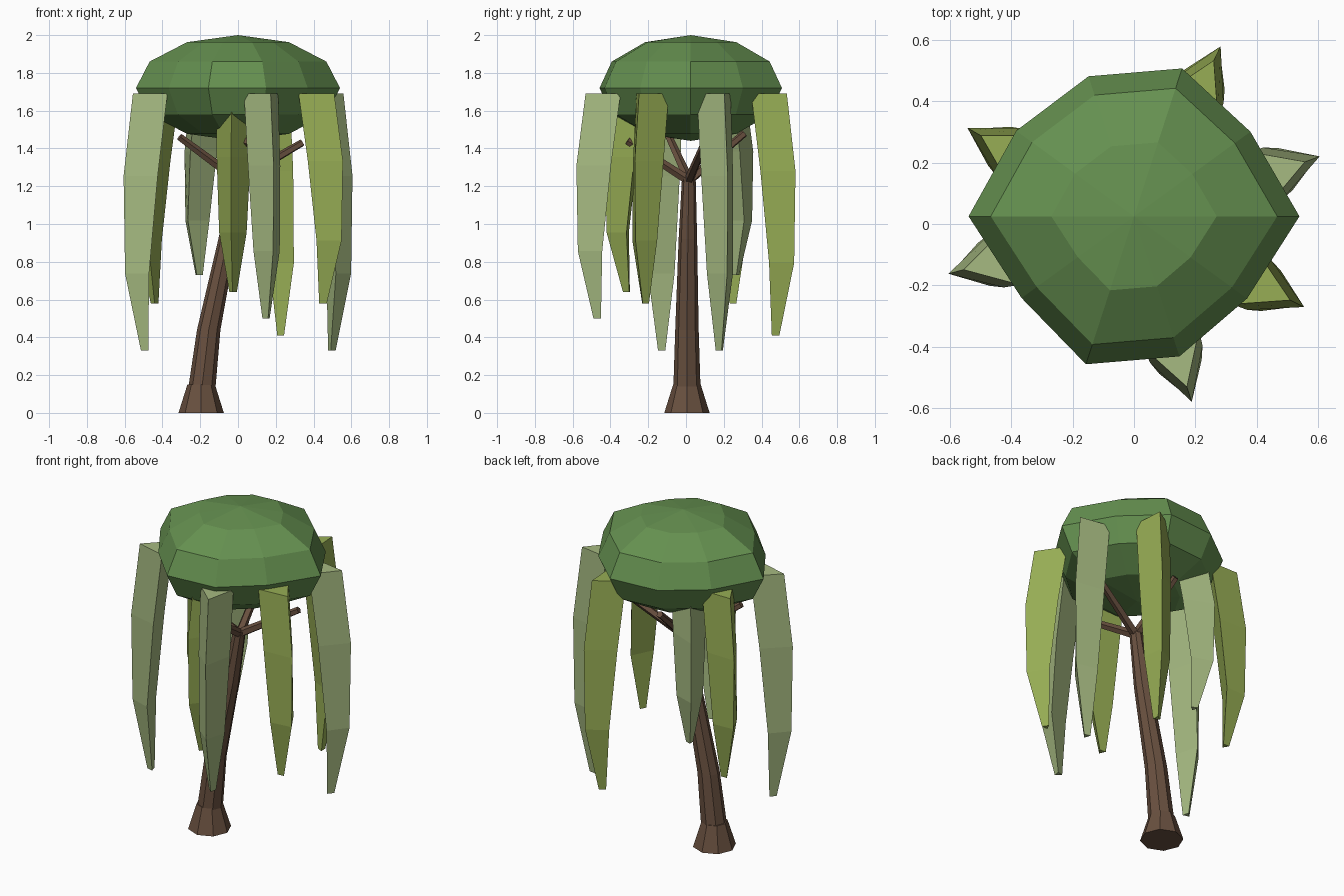
import bpy, bmesh
from math import cos, sin, pi, radians, atan2
from mathutils import Vector, Matrix

if "Cube" in bpy.data.objects:
    bpy.data.objects.remove(bpy.data.objects["Cube"])


def material(name, rgb):
    m = bpy.data.materials.new(name)
    m.diffuse_color = (*rgb, 1)
    m.use_nodes = True
    m.node_tree.nodes["Principled BSDF"].inputs["Base Color"].default_value = m.diffuse_color
    return m


BARK = material("bark", (0.14, 0.08, 0.05))
LEAF = material("canopy_green", (0.13, 0.28, 0.08))
OLIVE = material("olive_green", (0.31, 0.42, 0.09))
SAGE = material("sage_green", (0.38, 0.49, 0.22))


def add_object(name, bm, mat):
    me = bpy.data.meshes.new(name)
    bm.to_mesh(me)
    bm.free()
    me.materials.append(mat)
    bpy.context.collection.objects.link(bpy.data.objects.new(name, me))


def loft(name, rings, mat):
    """Flat-faced skin through rings of equal point count, capped at both ends."""
    bm = bmesh.new()
    vs = [[bm.verts.new(p) for p in ring] for ring in rings]
    n = len(vs[0])
    for a, b in zip(vs, vs[1:]):
        for i in range(n):
            j = (i + 1) % n
            bm.faces.new((a[i], a[j], b[j], b[i]))
    bm.faces.new(vs[0])
    bm.faces.new(vs[-1])
    bmesh.ops.recalc_face_normals(bm, faces=bm.faces)
    add_object(name, bm, mat)


def circle(x, y, z, r, n):
    return [(x + r * cos(2 * pi * i / n), y + r * sin(2 * pi * i / n), z) for i in range(n)]


# Leaning trunk and its root flare
loft("trunk", [circle(*p, 8) for p in (
    (-0.195, 0.005, 0.10, 0.073), (-0.155, 0.005, 0.44, 0.062),
    (-0.055, 0.01, 0.92, 0.049), (0.0, 0.015, 1.25, 0.036))], BARK)
loft("root_flare", [circle(-0.195, 0.005, 0.0, 0.12, 8),
                    circle(-0.195, 0.005, 0.15, 0.073, 8)], BARK)

# Four branches spreading from the fork
fork = Vector((0.0, 0.015, 1.23))
tips = [(0.34, 0.10, 1.43), (-0.04, 0.31, 1.48), (-0.31, -0.09, 1.46), (0.04, -0.31, 1.44)]
for k, tip in enumerate(tips):
    tip = Vector(tip)
    q = (tip - fork).to_track_quat('Z', 'Y')
    rings = [[c + q @ Vector(p) for p in circle(0, 0, 0, r, 5)]
             for c, r in ((fork, 0.026), (tip, 0.02))]
    loft(f"branch_{k + 1}", rings, BARK)

# Faceted canopy: a squashed ten-sided sphere with an uneven outline
bm = bmesh.new()
bmesh.ops.create_uvsphere(bm, u_segments=10, v_segments=6, radius=1,
                          matrix=Matrix.Rotation(pi / 2, 4, 'Z'))
uneven = [1, .87, .94, .89, .88, 1, .84, .94, .89, .845]
for v in bm.verts:
    f = uneven[round(atan2(v.co.y, v.co.x) / radians(36)) % 10]
    v.co = (v.co.x * 0.54 * f, 0.025 + v.co.y * 0.54 * f, 1.72 + v.co.z * 0.28)
add_object("canopy", bm, LEAF)

# Hanging fronds: angle, tip distance from axis, tip height, colour
fronds = [(20, 0.53, 0.33, SAGE), (64, 0.53, 0.41, OLIVE), (128.5, 0.34, 0.73, SAGE),
          (150, 0.513, 0.58, OLIVE), (195, 0.512, 0.33, SAGE), (265, 0.315, 0.64, OLIVE),
          (288, 0.495, 0.50, SAGE), (334, 0.503, 0.58, OLIVE)]
# Triangular sections: fraction down, outer ridge shift, inner edge shift, half width
sections = [(0, 0.064, -0.10, 0.095), (0.32, 0.115, -0.048, 0.09),
            (0.70, 0.107, -0.005, 0.073), (1, 0.02, -0.015, 0.02)]
for k, (deg, dist, low, mat) in enumerate(fronds):
    a = radians(deg)
    out, side = Vector((cos(a), sin(a), 0)), Vector((-sin(a), cos(a), 0))
    rings = []
    for t, ridge, inner, half in sections:
        z = Vector((0, 0, 1.69 + (low - 1.69) * t))
        back = z + out * (dist + inner)
        rings.append([z + out * (dist + ridge), back + side * half, back - side * half])
    loft(f"frond_{k + 1}", rings, mat)
